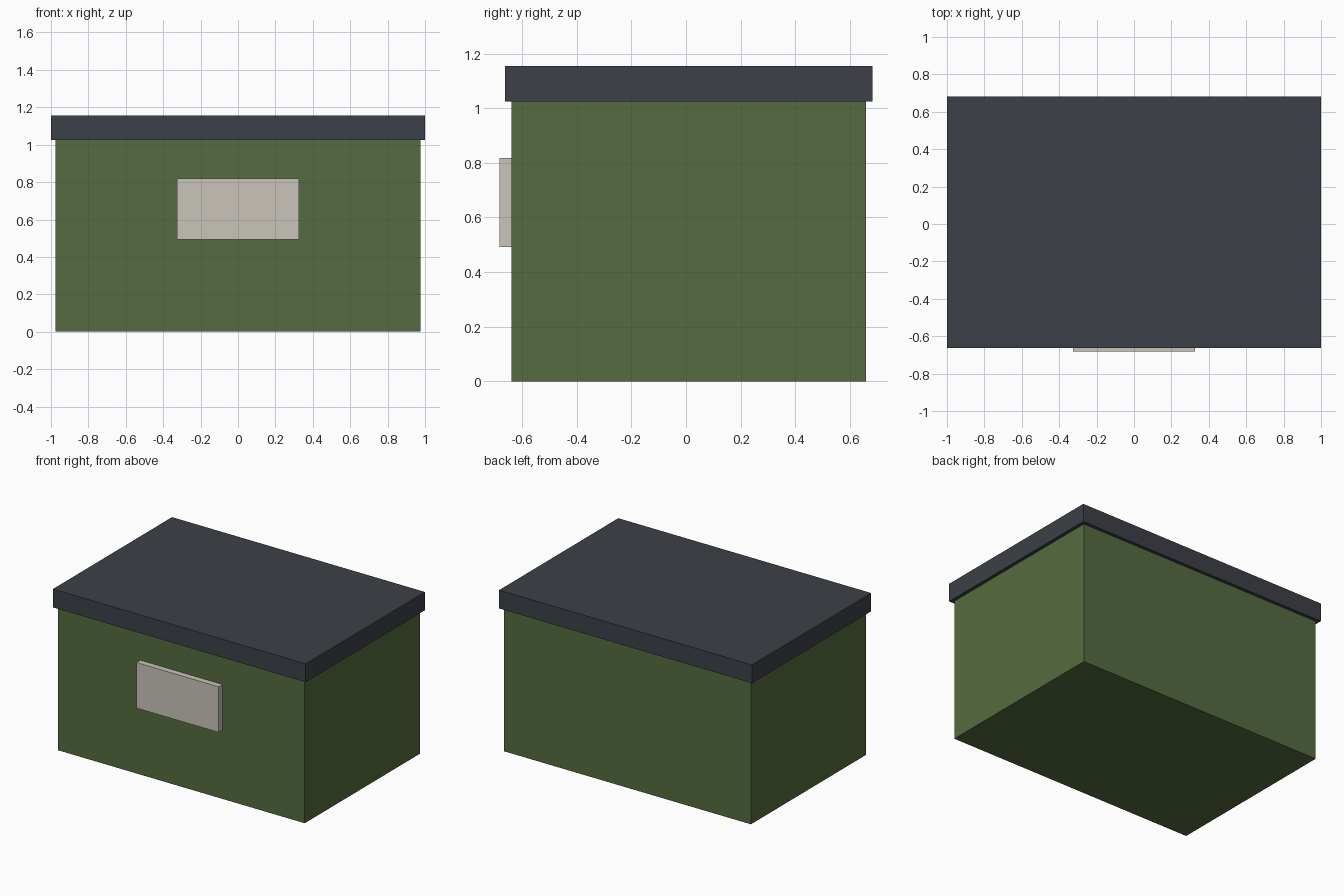
import bpy
import bmesh
from mathutils import Vector

cube = bpy.data.objects.get("Cube")
if cube:
    bpy.data.objects.remove(cube, do_unlink=True)


def make_material(name, rgb):
    mat = bpy.data.materials.new(name)
    mat.use_nodes = True
    color = (*rgb, 1.0)
    mat.diffuse_color = color
    mat.node_tree.nodes["Principled BSDF"].inputs["Base Color"].default_value = color
    return mat


def make_box(name, low, high, mat):
    """Flat-shaded box between two opposite corners."""
    low, high = Vector(low), Vector(high)
    size = high - low
    bm = bmesh.new()
    bmesh.ops.create_cube(bm, size=1.0)
    bmesh.ops.scale(bm, vec=size, verts=bm.verts)
    mesh = bpy.data.meshes.new(name)
    bm.to_mesh(mesh)
    bm.free()
    mesh.materials.append(mat)
    obj = bpy.data.objects.new(name, mesh)
    obj.location = (low + high) / 2
    bpy.context.collection.objects.link(obj)
    return obj


olive = make_material("olive green", (0.091, 0.147, 0.050))
slate = make_material("dark slate", (0.045, 0.051, 0.063))
cream = make_material("pale grey beige", (0.591, 0.558, 0.497))

# Storage box body
make_box("box_body", (-0.976, -0.64, 0), (0.976, 0.66, 1.024), olive)
# Overhanging lid
make_box("lid", (-1, -0.663, 1.024), (1, 0.683, 1.155), slate)
# Blank label block on the front
make_box("front_label", (-0.325, -0.683, 0.492), (0.325, -0.64, 0.818), cream)
